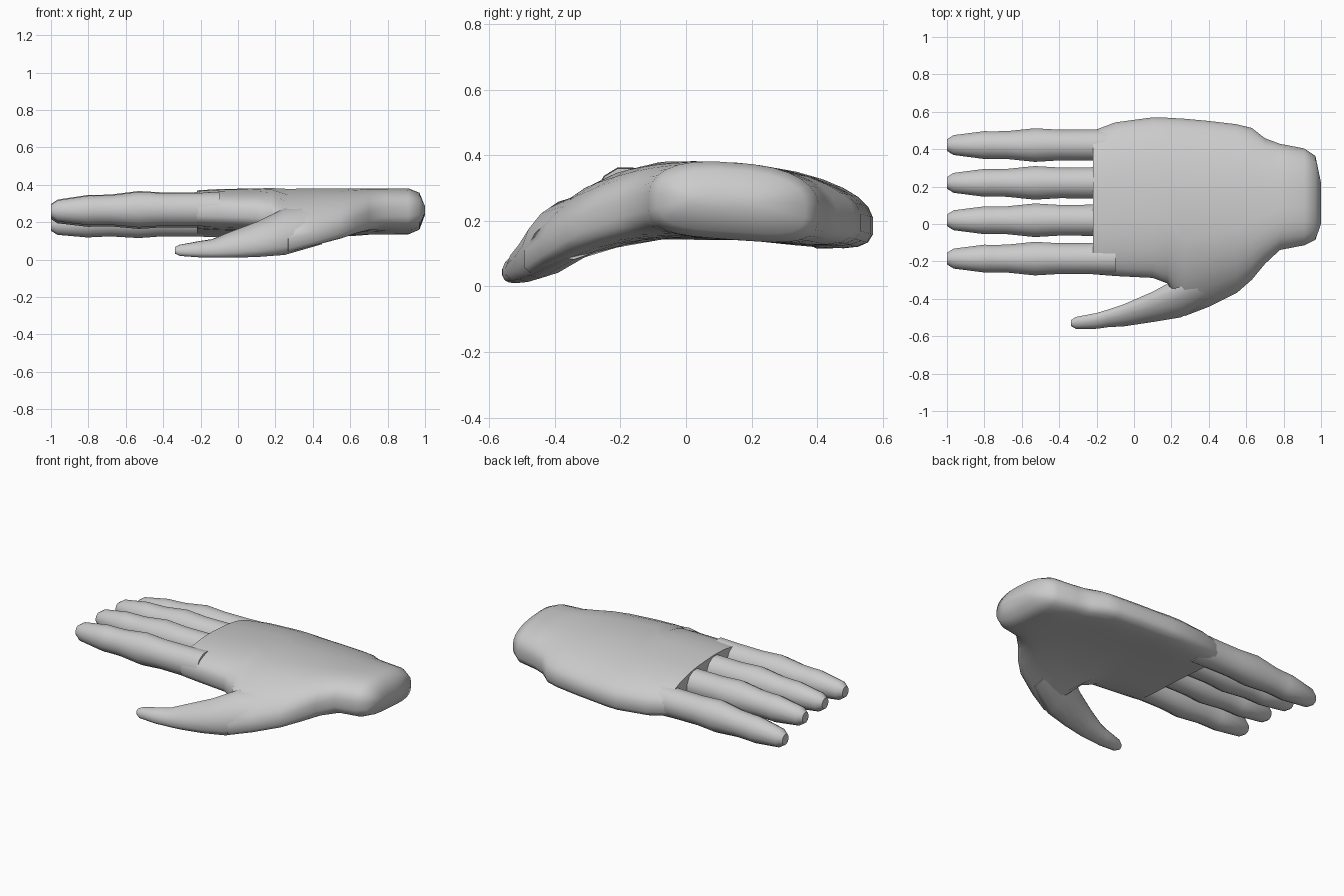
import bpy, bmesh, math

cube = bpy.data.objects.get("Cube")
if cube:
    bpy.data.objects.remove(cube, do_unlink=True)

grey = bpy.data.materials.new("plain_grey")
grey.use_nodes = True
grey.diffuse_color = (0.6, 0.6, 0.6, 1)
grey.node_tree.nodes["Principled BSDF"].inputs["Base Color"].default_value = (0.6, 0.6, 0.6, 1)


def loft(name, rings):
    """Skin a row of equal closed rings and cap both ends."""
    bm = bmesh.new()
    rows = [[bm.verts.new(p) for p in ring] for ring in rings]
    n = len(rows[0])
    for a, b in zip(rows, rows[1:]):
        for i in range(n):
            j = (i + 1) % n
            bm.faces.new((a[i], a[j], b[j], b[i]))
    bm.faces.new(rows[0])
    bm.faces.new(rows[-1])
    bmesh.ops.recalc_face_normals(bm, faces=bm.faces)
    mesh = bpy.data.meshes.new(name)
    bm.to_mesh(mesh)
    bm.free()
    mesh.materials.append(grey)
    ob = bpy.data.objects.new(name, mesh)
    bpy.context.collection.objects.link(ob)
    bpy.ops.object.select_all(action='DESELECT')
    ob.select_set(True)
    bpy.context.view_layer.objects.active = ob
    bpy.ops.object.shade_smooth_by_angle(angle=math.radians(50))
    return ob


def rounded(x, y, z, ry, rz, n, power=1.0, bend=lambda y: 0):
    """Superellipse ring across x, lifted by a bend along y."""
    ring = []
    for i in range(n):
        t = 2 * math.pi * (i + 0.5) / n
        c, s = math.cos(t), math.sin(t)
        py = y + ry * math.copysign(abs(c) ** power, c)
        pz = z + rz * math.copysign(abs(s) ** power, s)
        ring.append((x, py, pz + bend(py)))
    return ring


def arch(thumb_droop):
    """Back of the hand falls away on both sides, more to the thumb."""
    return lambda y: -0.75 * thumb_droop * y * y if y < 0 else -0.25 * y * y


# Palm and wrist: x, thumb-side y, outer y, half thickness, thumb droop
palm = [
    (-0.22, -0.27, 0.50, 0.105, 0.2),
    (-0.10, -0.28, 0.545, 0.112, 0.2),
    (0.10, -0.29, 0.572, 0.116, 0.3),
    (0.18, -0.32, 0.57, 0.117, 0.6),
    (0.27, -0.495, 0.565, 0.118, 1.0),
    (0.40, -0.445, 0.553, 0.118, 1.0),
    (0.55, -0.37, 0.535, 0.116, 1.0),
    (0.63, -0.30, 0.515, 0.116, 1.0),
    (0.70, -0.215, 0.46, 0.116, 1.0),
    (0.78, -0.14, 0.43, 0.117, 0.8),
    (0.91, -0.115, 0.405, 0.118, 0.8),
    (0.97, -0.085, 0.365, 0.094, 0.8),
    (1.00, 0.00, 0.22, 0.02, 0.0),
]
loft("palm", [rounded(x, (a + b) / 2, 0.266, (b - a) / 2, h, 28, 0.68, arch(k))
              for x, a, b, h, k in palm])

# Fingers: x and radius along the finger
finger = [(-1.0, 0.032), (-0.965, 0.055), (-0.80, 0.077), (-0.77, 0.076),
          (-0.68, 0.077), (-0.53, 0.093), (-0.40, 0.085), (-0.24, 0.086), (-0.1, 0.09)]
for name, y, z, tip_drop in (("index_finger", -0.185, 0.268, 0.008),
                             ("middle_finger", 0.02, 0.272, 0.008),
                             ("ring_finger", 0.22, 0.260, 0.01),
                             ("little_finger", 0.422, 0.212, 0.025)):
    loft(name, [rounded(x, y, z - tip_drop * max(0, (-x - 0.5) / 0.5), r, r * 1.06, 12)
                for x, r in finger])

# Thumb: x, y, z, half width, half height, sheared to follow the arch
thumb = [
    (-0.337, -0.530, 0.050, 0.016, 0.018),
    (-0.31, -0.529, 0.050, 0.033, 0.030),
    (-0.20, -0.518, 0.056, 0.043, 0.042),
    (-0.14, -0.505, 0.060, 0.048, 0.045),
    (-0.05, -0.487, 0.078, 0.061, 0.060),
    (0.10, -0.443, 0.108, 0.083, 0.082),
    (0.25, -0.390, 0.150, 0.112, 0.108),
    (0.45, -0.290, 0.195, 0.110, 0.095),
]
loft("thumb", [rounded(x, y, z, ry, rz, 14, 0.9, lambda py, y=y, k=min(0.5, x + 0.5): k * (py - y))
               for x, y, z, ry, rz in thumb])
